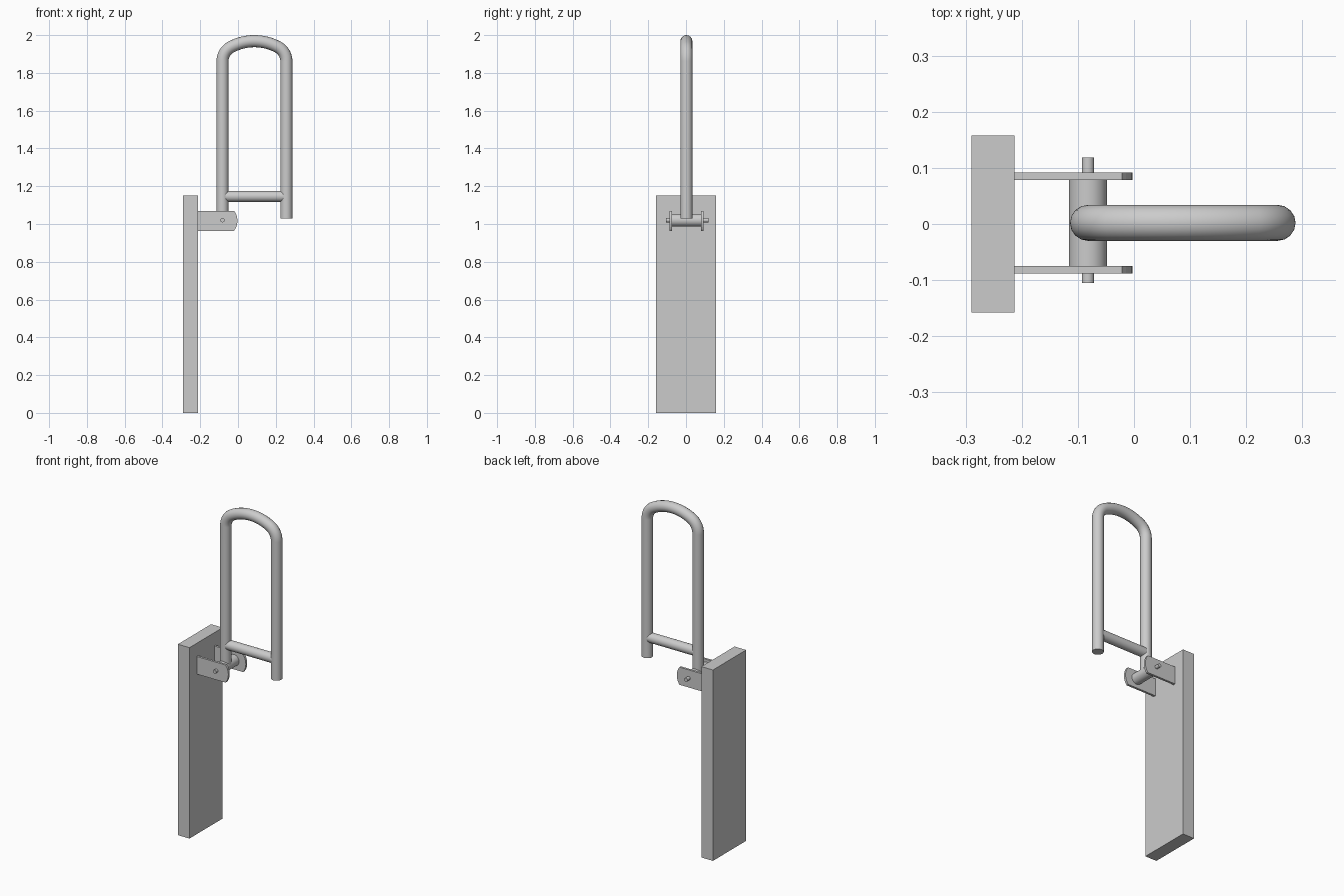
import bpy, bmesh
from math import sin, cos, pi, atan2, radians

if "Cube" in bpy.data.objects:
    bpy.data.objects.remove(bpy.data.objects["Cube"])

YC = 0.002                       # mid plane of the hinge and rail
XL, XR, R_TUBE = -0.082, 0.256, 0.032
PIVOT_Z = 1.02


def box(name, lo, hi):
    bpy.ops.mesh.primitive_cube_add(size=1, location=[(a + b) / 2 for a, b in zip(lo, hi)])
    ob = bpy.context.object
    ob.name = name
    ob.scale = [b - a for a, b in zip(lo, hi)]
    bpy.ops.object.transform_apply(location=False, rotation=False, scale=True)
    return ob


def rod(name, radius, length, loc, rot):
    bpy.ops.mesh.primitive_cylinder_add(vertices=32, radius=radius, depth=length,
                                        location=loc, rotation=rot)
    ob = bpy.context.object
    ob.name = name
    bpy.ops.object.shade_smooth_by_angle(angle=radians(35))
    return ob


def plate(name, outline, y0, y1):
    # Extrude an xz outline along y
    bm = bmesh.new()
    face = bm.faces.new([bm.verts.new((x, y0, z)) for x, z in outline])
    ext = bmesh.ops.extrude_face_region(bm, geom=[face])
    for v in ext["geom"]:
        if isinstance(v, bmesh.types.BMVert):
            v.co.y = y1
    bmesh.ops.recalc_face_normals(bm, faces=bm.faces)
    me = bpy.data.meshes.new(name)
    bm.to_mesh(me)
    bm.free()
    ob = bpy.data.objects.new(name, me)
    bpy.context.collection.objects.link(ob)
    return ob


# Mounting post
box("wall_post", (-0.29, -0.158, 0), (-0.213, 0.158, 1.15))

# Hinge brackets with a rounded nose
H, SAG, X_END = 0.053, 0.018, -0.003
R = (H * H + SAG * SAG) / (2 * SAG)
half = atan2(H, R - SAG)
nose = [(X_END - R + R * cos(a), 1.017 + R * sin(a))
        for a in (-half + 2 * half * i / 10 for i in range(11))]
outline = [(-0.213, 1.017 + H), (-0.213, 1.017 - H)] + nose
for side, label in ((-1, "front"), (1, "back")):
    plate("hinge_bracket_" + label, outline, YC + side * 0.0765, YC + side * 0.09)

# Hinge sleeve and pin
rod("hinge_sleeve", 0.034, 0.153, (XL, YC, PIVOT_Z), (pi / 2, 0, 0))
rod("hinge_pin", 0.011, 0.224, (XL, 0.0065, PIVOT_Z), (pi / 2, 0, 0))

# Grab rail path: leg, tight corner, shallow top arc, then the mirrored half
xm, r, zc, big = (XL + XR) / 2, 0.085, 1.862, 0.2635
lean = atan2(xm - XL - r, zc - (1.968 - big))
path = [(XL, 1.03)]
for i in range(13):
    a = pi - (pi / 2 - lean) * i / 12
    path.append((XL + r + r * cos(a), zc + r * sin(a)))
for i in range(1, 9):
    a = pi / 2 + lean * (1 - i / 8)
    path.append((xm + big * cos(a), 1.968 - big + big * sin(a)))
path += [(2 * xm - x, z) for x, z in reversed(path[:-1])]

curve = bpy.data.curves.new("grab_rail", "CURVE")
curve.dimensions = "3D"
curve.bevel_depth = R_TUBE
curve.bevel_resolution = 6
curve.use_fill_caps = True
spline = curve.splines.new("POLY")
spline.points.add(len(path) - 1)
for p, (x, z) in zip(spline.points, path):
    p.co = (x, YC, z, 1)
rail = bpy.data.objects.new("grab_rail", curve)
bpy.context.collection.objects.link(rail)
bpy.ops.object.select_all(action="DESELECT")
rail.select_set(True)
bpy.context.view_layer.objects.active = rail
bpy.ops.object.convert(target="MESH")
bpy.ops.object.shade_smooth_by_angle(angle=radians(35))

# Cross bar between the two legs
rod("cross_bar", 0.029, XR - XL - 0.03, (xm, YC, 1.146), (0, pi / 2, 0))
